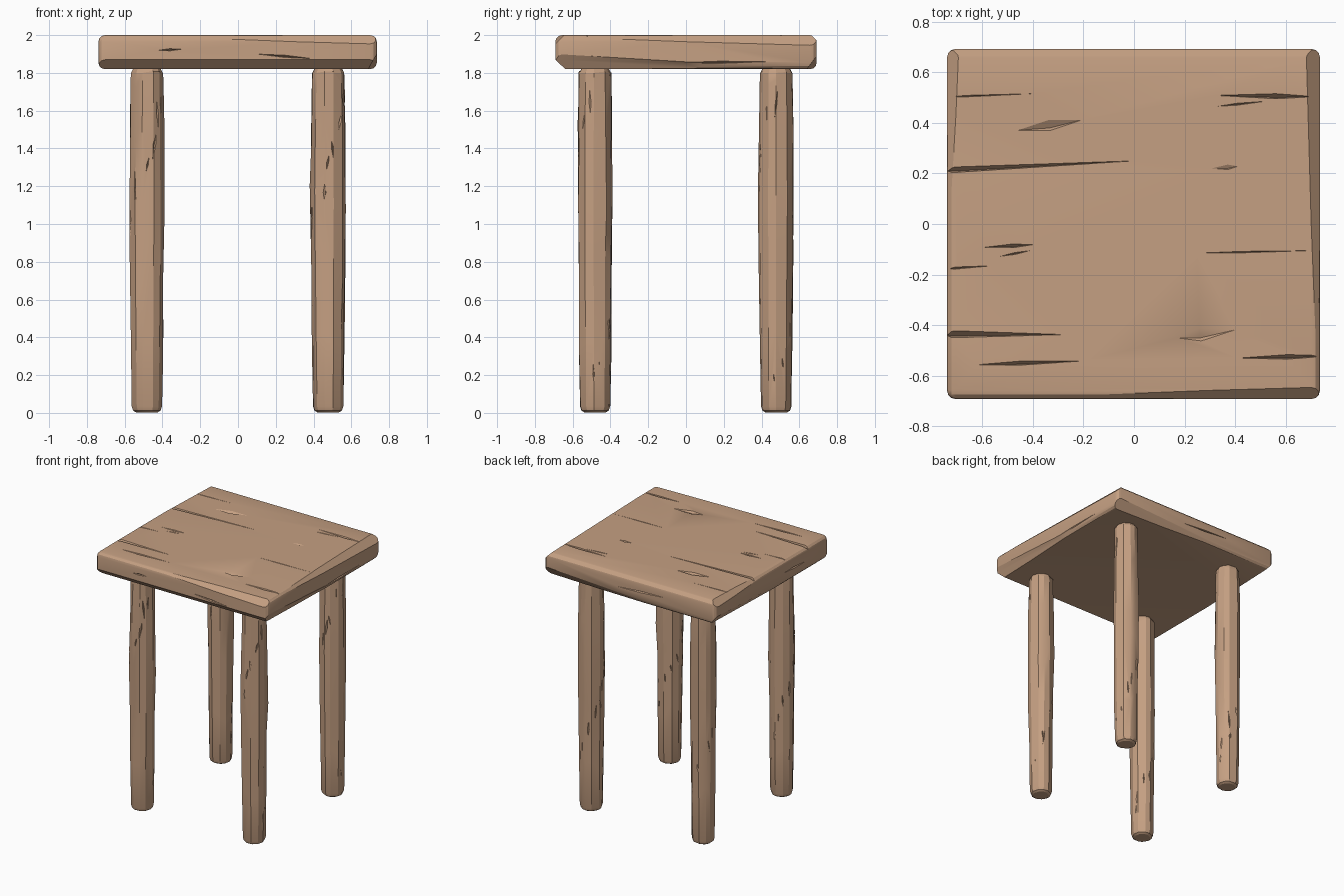
import bpy, bmesh, math, random
from mathutils import Vector, Matrix

if "Cube" in bpy.data.objects:
    bpy.data.objects.remove(bpy.data.objects["Cube"])

random.seed(7)
wood = bpy.data.materials.new("light brown wood")
wood.diffuse_color = (0.56, 0.352, 0.225, 1)
wood.use_nodes = True
wood.node_tree.nodes["Principled BSDF"].inputs["Base Color"].default_value = wood.diffuse_color


def finish(name, bm):
    bmesh.ops.recalc_face_normals(bm, faces=bm.faces[:])
    me = bpy.data.meshes.new(name)
    bm.to_mesh(me)
    bm.free()
    ob = bpy.data.objects.new(name, me)
    bpy.context.collection.objects.link(ob)
    me.materials.append(wood)
    return ob


def gouge(bm, a, b, width, depth, normal, wide=0.5):
    """Pointed V-shaped chip from a to b, cut into the surface facing normal."""
    a, b, n = Vector(a), Vector(b), Vector(normal).normalized()
    side = (b - a).cross(n).normalized() * width / 2
    mid, up = a.lerp(b, wide), n * 0.02
    pts = [a, b, mid + side, mid - side]
    pts += [p + up for p in pts]
    pts.append(mid - n * depth + side * 0.5)
    bmesh.ops.convex_hull(bm, input=[bm.verts.new(p) for p in pts])


def carve(ob, cutter_bm, angle):
    """Subtract the chips, then smooth by angle."""
    cutter = finish("chips", cutter_bm)
    cutter.hide_render = True
    mod = ob.modifiers.new("carve", 'BOOLEAN')
    mod.operation, mod.solver, mod.object = 'DIFFERENCE', 'EXACT', cutter
    mod.use_self = True
    bpy.ops.object.select_all(action='DESELECT')
    bpy.context.view_layer.objects.active = ob
    ob.select_set(True)
    bpy.ops.object.modifier_apply(modifier=mod.name)
    bpy.data.objects.remove(cutter)
    bpy.ops.object.shade_smooth_by_angle(angle=math.radians(angle))


def shave(bm, point, normal):
    """Cut a flat hewn facet off a solid."""
    geom = bm.verts[:] + bm.edges[:] + bm.faces[:]
    bmesh.ops.bisect_plane(bm, geom=geom, plane_co=point, plane_no=Vector(normal).normalized(),
                           clear_outer=True)
    bmesh.ops.holes_fill(bm, edges=[e for e in bm.edges if e.is_boundary], sides=0)


# Seat: rounded slab with hewn edges
bm = bmesh.new()
bmesh.ops.create_cube(bm, size=1, matrix=Matrix.Translation((-0.002, 0, 1.91))
                      @ Matrix.Diagonal((1.474, 1.384, 0.18, 1)))
bmesh.ops.bevel(bm, geom=bm.edges[:], offset=0.035, segments=3, profile=0.5, affect='EDGES')
for point, normal in [
    ((-0.3, -0.69, 1.868), (0, -0.75, -0.8)),     # front lower edge
    ((0.6, -0.69, 1.85), (0.06, -0.9, -0.5)),
    ((0.2, -0.675, 1.985), (0.02, -0.7, 0.7)),    # front upper edge
    ((0.0, 0.69, 1.85), (0.03, 0.8, -0.6)),       # back edges
    ((0.3, 0.68, 1.985), (0, 0.7, 0.7)),
    ((-0.735, 0.2, 1.855), (-0.8, 0.03, -0.6)),   # left and right edges
    ((-0.72, 0.4, 1.985), (-0.7, 0.03, 0.7)),
    ((0.73, 0, 1.85), (0.85, -0.03, -0.5)),
    ((0.715, 0, 1.985), (0.7, 0.02, 0.7)),
]:
    shave(bm, point, normal)
seat = finish("seat", bm)

# Cracks and knots on the seat top: x0, y0, x1, y1, width, depth, widest point
chips = bmesh.new()
for x0, y0, x1, y1, w, d, t in [
    (-0.80, 0.21, 0.01, 0.25, 0.022, 0.03, 0.1),
    (-0.80, -0.435, -0.27, -0.437, 0.028, 0.03, 0.15),
    (-0.62, -0.556, -0.20, -0.541, 0.016, 0.02, 0.4),
    (0.41, -0.53, 0.80, -0.52, 0.018, 0.022, 0.5),
    (0.32, 0.508, 0.72, 0.503, 0.020, 0.022, 0.6),
    (0.33, 0.465, 0.52, 0.485, 0.008, 0.008, 0.4),
    (-0.46, 0.37, -0.21, 0.41, 0.042, 0.018, 0.5),
    (0.17, -0.45, 0.40, -0.418, 0.05, 0.016, 0.4),
    (-0.59, -0.092, -0.40, -0.082, 0.015, 0.015, 0.6),
    (-0.53, -0.128, -0.41, -0.105, 0.008, 0.008, 0.5),
    (-0.80, -0.18, -0.56, -0.165, 0.010, 0.010, 0.3),
    (0.25, -0.115, 0.70, -0.105, 0.006, 0.006, 0.4),
    (-0.80, 0.50, -0.40, 0.515, 0.006, 0.006, 0.4),
    (0.31, 0.22, 0.41, 0.228, 0.02, 0.008, 0.6),
]:
    gouge(chips, (x0, y0, 2.0), (x1, y1, 2.0), w, d, (0, 0, 1), t)
# Small chips along the four sides
for a, b, n in [
    ((-0.42, -0.692, 1.92), (-0.30, -0.692, 1.925), (0, -1, 0)),
    ((0.10, -0.692, 1.90), (0.40, -0.692, 1.875), (0, -1, 0)),
    ((-0.30, 0.692, 1.92), (0.10, 0.692, 1.90), (0, 1, 0)),
    ((0.735, -0.10, 1.852), (0.735, 0.45, 1.86), (1, 0, 0)),
    ((-0.739, -0.40, 1.90), (-0.739, -0.15, 1.91), (-1, 0, 0)),
]:
    gouge(chips, a, b, 0.012, 0.012, n)
carve(seat, chips, 28)


def leg(name, cx, cy):
    """Hewn round post, swelling slightly in the middle, with chips along the grain."""
    sides = 11
    angles = [2 * math.pi * (i + random.uniform(-0.22, 0.22)) / sides for i in range(sides)]
    bm = bmesh.new()
    prev = None
    for z, r, jit in [(0.003, 0.058, 0.0), (0.012, 0.073, 0.0), (0.035, 0.081, 0.0),
                      (0.40, 0.086, 0.04), (0.80, 0.090, 0.045), (1.13, 0.095, 0.04),
                      (1.48, 0.091, 0.04), (1.77, 0.087, 0.02), (1.80, 0.085, 0.0),
                      (1.825, 0.072, 0.0)]:
        ring = []
        for a in angles:
            k = r * (1 + random.uniform(-jit, jit))
            dz = random.uniform(-2.2, 2.2) * jit
            ring.append(bm.verts.new((cx + k * math.cos(a), cy + k * math.sin(a), z + dz)))
        if prev:
            for i in range(sides):
                j = (i + 1) % sides
                bm.faces.new((prev[i], prev[j], ring[j], ring[i]))
        else:
            bm.faces.new(ring[::-1])
        prev = ring
    bm.faces.new(prev)
    post = finish(name, bm)

    chips = bmesh.new()
    for i in range(14):
        a = i * 2.4 + random.uniform(-0.3, 0.3)
        z = 0.14 + 1.48 * ((i * 0.381) % 1)
        length = random.uniform(0.08, 0.22)
        r = 0.086 + 0.006 * math.sin(math.pi * z / 2)
        n = Vector((math.cos(a), math.sin(a), 0))
        tilt = Vector((-n.y, n.x, 0)) * random.uniform(-0.012, 0.012)
        base = Vector((cx, cy, z)) + n * r
        gouge(chips, base - tilt, base + tilt + Vector((0, 0, length)),
              random.uniform(0.009, 0.022), 0.014, n, random.uniform(0.35, 0.65))
    carve(post, chips, 25)


# Four legs
for side, cx in (("left", -0.483), ("right", 0.477)):
    for end, cy in (("front", -0.482), ("back", 0.478)):
        leg(f"{end}_{side}_leg", cx, cy)
